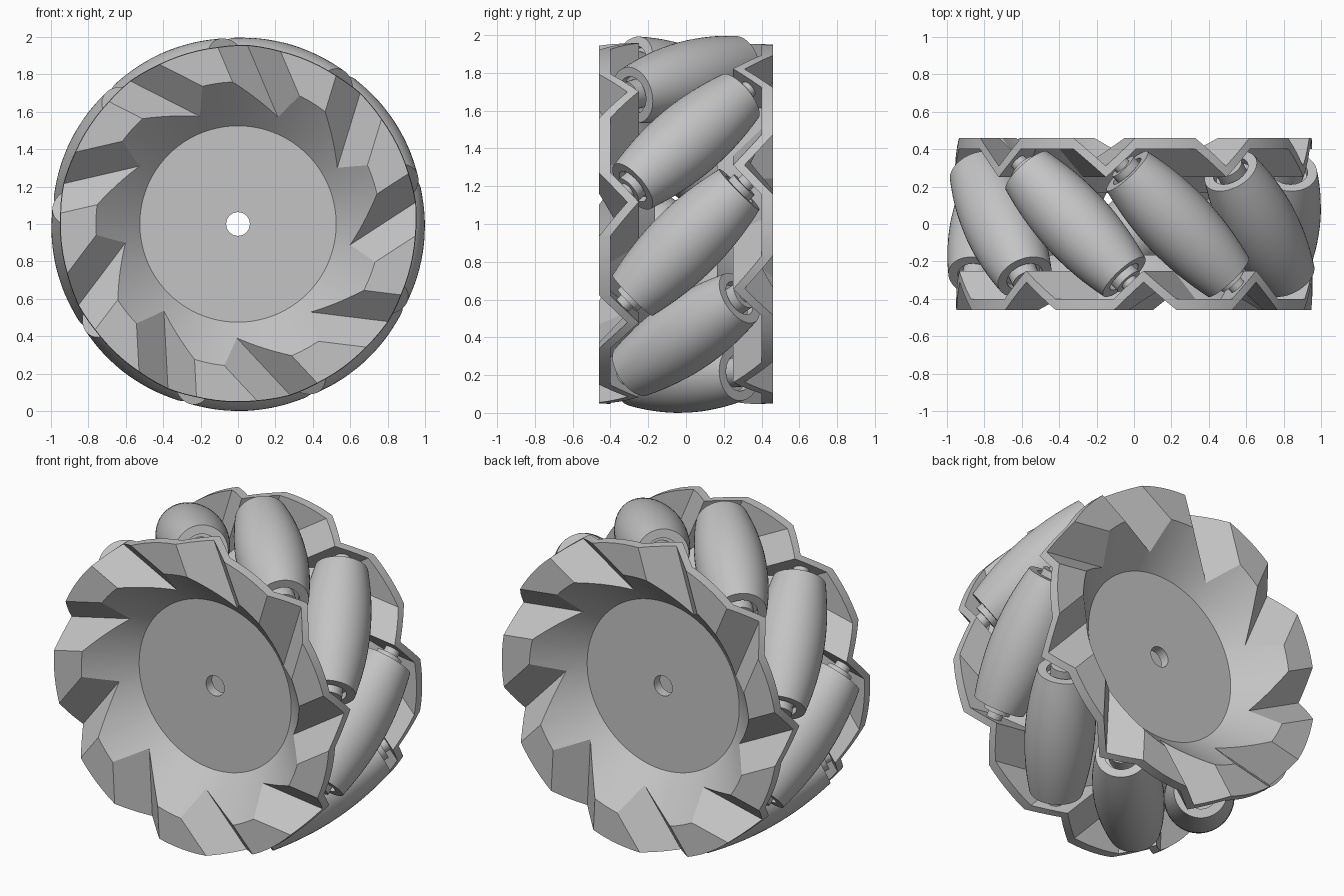
import bpy, bmesh
from math import sin, cos, pi, radians, sqrt
from mathutils import Matrix

cube = bpy.data.objects.get("Cube")
if cube:
    bpy.data.objects.remove(cube, do_unlink=True)

COUNT = 9                 # rollers per wheel
AXLE_R = 0.8              # distance of roller axes from the hub
SHEET = 0.06              # plate thickness measured along the wheel axis
PLACE = Matrix.Translation((0, 0, 1)) @ Matrix.Rotation(radians(7), 4, 'Y')

grey = bpy.data.materials.new("plain_grey")
grey.use_nodes = True
colour = (0.55, 0.55, 0.55, 1)
grey.diffuse_color = colour
grey.node_tree.nodes["Principled BSDF"].inputs["Base Color"].default_value = colour


def make_object(name, bm):
    bmesh.ops.recalc_face_normals(bm, faces=bm.faces)
    mesh = bpy.data.meshes.new(name)
    bm.to_mesh(mesh)
    bm.free()
    mesh.materials.append(grey)
    obj = bpy.data.objects.new(name, mesh)
    bpy.context.collection.objects.link(obj)
    return obj


def lathe(name, profile, segments):
    """Spin a closed (radius, height) loop around the local z axis."""
    bm = bmesh.new()
    rings = []
    for i in range(segments):
        a = 2 * pi * i / segments
        rings.append([bm.verts.new((r * cos(a), r * sin(a), h)) for r, h in profile])
    for i in range(segments):
        one, two = rings[i], rings[(i + 1) % segments]
        for j in range(len(profile)):
            k = (j + 1) % len(profile)
            bm.faces.new((one[j], two[j], two[k], one[k]))
    return make_object(name, bm)


def cut(target, cutter):
    """Subtract the cutter, bake the result and delete the cutter."""
    mod = target.modifiers.new("cut", 'BOOLEAN')
    mod.operation, mod.solver, mod.object = 'DIFFERENCE', 'EXACT', cutter
    bpy.context.view_layer.update()
    graph = bpy.context.evaluated_depsgraph_get()
    baked = bpy.data.meshes.new_from_object(target.evaluated_get(graph))
    target.modifiers.clear()
    target.data = baked
    bpy.data.objects.remove(cutter, do_unlink=True)


def smooth(obj, angle):
    bpy.ops.object.select_all(action='DESELECT')
    obj.select_set(True)
    bpy.context.view_layer.objects.active = obj
    bpy.ops.object.shade_smooth_by_angle(angle=radians(angle))


def grooves(drop):
    """Ring of right-angled V prisms, one wall square to each roller axis."""
    bm = bmesh.new()
    for k in range(COUNT):
        turn = Matrix.Rotation(2 * pi * k / COUNT, 4, 'Z')
        ends = []
        for u in (0.4, 1.3):
            tri = [(-0.42, 0.31), (-0.59, 0.48), (-0.25, 0.48)]
            ends.append([bm.verts.new(turn @ Matrix.Translation((u, t, h - drop)).translation)
                         for t, h in tri])
        bm.faces.new(ends[0])
        bm.faces.new(ends[1])
        for j in range(3):
            k2 = (j + 1) % 3
            bm.faces.new((ends[0][j], ends[0][k2], ends[1][k2], ends[1][j]))
    return make_object("groove_cutter", bm)


def dish(name, hole, rim_top, rim_base, drop):
    """Solid dish with a flat hub, a flared cone and a grooved rim."""
    loop = [(hole, 0.1), (hole, 0.225), (0.525, 0.225), (0.76, 0.46),
            (rim_top, 0.46), (rim_base, 0.1)]
    obj = lathe(name, [(r, h - drop) for r, h in loop], 108)
    cut(obj, grooves(drop))
    return obj


# Folded side plates: an outer dish hollowed by the same dish moved inwards
front = dish("front_plate", 0.063, 0.95, 0.965, 0)
cut(front, dish("inner_cutter", 0.03, 1.1, 1.1, SHEET))
smooth(front, 20)
back = front.copy()
back.data = front.data.copy()
back.name = "back_plate"
bpy.context.collection.objects.link(back)
face_front = Matrix.Rotation(pi / 2, 4, 'X')
front.matrix_world = PLACE @ face_front
back.matrix_world = PLACE @ Matrix.Rotation(pi, 4, 'X') @ face_front

# Barrel roller whose curve follows the round outline of the wheel
HALF = 0.40
steps = 16
barrel = []
for i in range(steps + 1):
    s = HALF * (2 * i / steps - 1)
    barrel.append((1 - sqrt(AXLE_R ** 2 + s * s / 2), s))
recess = [(0.1, HALF), (0.1, HALF - 0.04), (0.03, HALF - 0.04)]
roller = lathe("roller", barrel + recess + [(r, -s) for r, s in reversed(recess)], 48)
smooth(roller, 30)

# Stepped axle with a spacer collar at both ends
half_axle = [(0.005, 0.485), (0.045, 0.485), (0.045, 0.435), (0.078, 0.435), (0.078, 0.35)]
axle = lathe("axle", half_axle + [(r, -s) for r, s in reversed(half_axle)], 32)
smooth(axle, 30)

# Repeat the rollers and axles around the wheel at a 45 degree slant
for k in range(COUNT):
    spot = (PLACE @ Matrix.Rotation(-2 * pi * k / COUNT, 4, 'Y')
            @ Matrix.Translation((AXLE_R, 0, 0)) @ Matrix.Rotation(-pi / 4, 4, 'X'))
    for part in (roller, axle):
        item = part
        if k:
            item = part.copy()
            item.name = f"{part.name.split('.')[0]}_{k + 1}"
            bpy.context.collection.objects.link(item)
        item.matrix_world = spot
